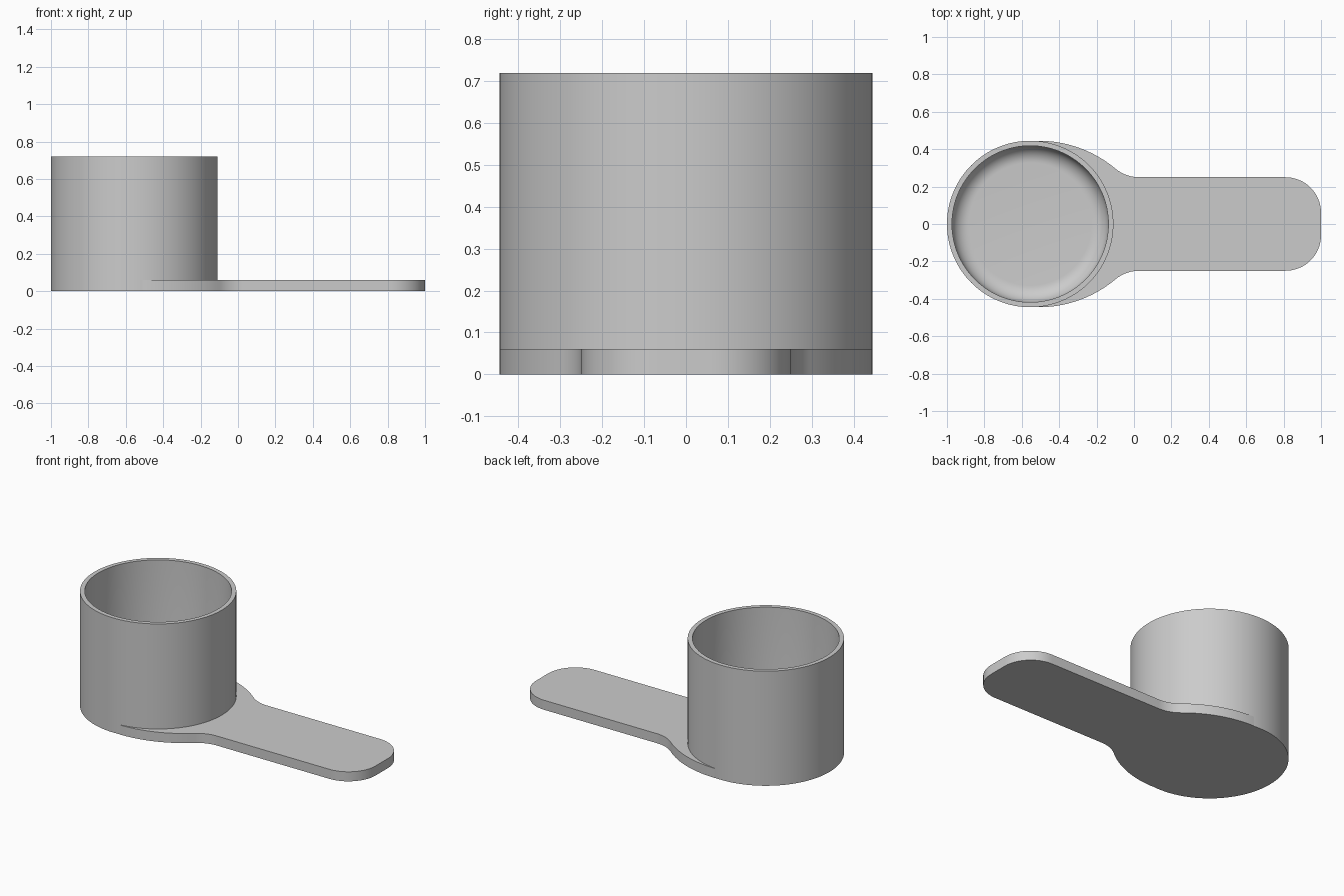
import bpy, bmesh
from math import sin, cos, pi, radians, asin, sqrt

cube = bpy.data.objects.get("Cube")
if cube:
    bpy.data.objects.remove(cube, do_unlink=True)

CUP_X, CUP_R, CUP_H = -0.555, 0.445, 0.72
INNER_R, FLOOR, FILLET = 0.418, 0.06, 0.09
PLATE_H, HALF_W, CORNER = 0.06, 0.25, 0.19

grey = bpy.data.materials.new("plain grey")
grey.use_nodes = True
colour = (0.6, 0.6, 0.6, 1)
grey.diffuse_color = colour
grey.node_tree.nodes["Principled BSDF"].inputs["Base Color"].default_value = colour


def arc(cx, cy, r, a0, a1, n):
    """Points on an arc, angles in degrees."""
    steps = [radians(a0 + (a1 - a0) * i / n) for i in range(n + 1)]
    return [(cx + r * cos(a), cy + r * sin(a)) for a in steps]


def finish(name, bm):
    bmesh.ops.remove_doubles(bm, verts=bm.verts, dist=1e-5)
    bmesh.ops.recalc_face_normals(bm, faces=bm.faces)
    mesh = bpy.data.meshes.new(name)
    bm.to_mesh(mesh)
    bm.free()
    mesh.materials.append(grey)
    obj = bpy.data.objects.new(name, mesh)
    bpy.context.collection.objects.link(obj)
    bpy.ops.object.select_all(action='DESELECT')
    obj.select_set(True)
    bpy.context.view_layer.objects.active = obj
    bpy.ops.object.shade_smooth_by_angle(angle=radians(30))
    return obj


# Cup: turned profile with a rounded inner floor corner
profile = [(0, 0), (CUP_R, 0), (CUP_R, CUP_H), (INNER_R, CUP_H)]
profile += arc(INNER_R - FILLET, FLOOR + FILLET, FILLET, 0, -90, 10)
profile += [(0, FLOOR)]
bm = bmesh.new()
verts = [bm.verts.new((r, 0, z)) for r, z in profile]
edges = [bm.edges.new(pair) for pair in zip(verts, verts[1:])]
bmesh.ops.spin(bm, geom=verts + edges, cent=(0, 0, 0), axis=(0, 0, 1),
               angle=2 * pi, steps=128, use_merge=True)
cup = finish("cup", bm)
cup.location.x = CUP_X

# Handle: flare leaving the cup tangentially, concave neck, rounded end
flare_x, flare_r, neck_x = -0.51, 0.64, -0.10
flare_y = CUP_R - flare_r
turn = asin((neck_x - flare_x) / flare_r)
neck_y = flare_y + flare_r * cos(turn)
neck_r = (neck_y - HALF_W) / (1 - cos(turn))
neck_cx = neck_x + neck_r * sin(turn)
turn_deg = turn * 180 / pi

upper = arc(flare_x, flare_y, flare_r, 90, 90 - turn_deg, 20)
upper += arc(neck_cx, HALF_W + neck_r, neck_r, 270 - turn_deg, 270, 12)[1:]
upper += arc(1 - CORNER, HALF_W - CORNER, CORNER, 90, 0, 16)
lower = [(x, -y) for x, y in reversed(upper)]
# Inner end hugs the cup just under its surface
inner = arc(CUP_X, 0, CUP_R - 0.004, -84, 84, 60)

bm = bmesh.new()
base = bm.faces.new([bm.verts.new((x, y, 0)) for x, y in upper + lower + inner])
top = bmesh.ops.extrude_face_region(bm, geom=[base])["geom"]
bmesh.ops.translate(bm, vec=(0, 0, PLATE_H),
                    verts=[v for v in top if isinstance(v, bmesh.types.BMVert)])
finish("handle", bm)
